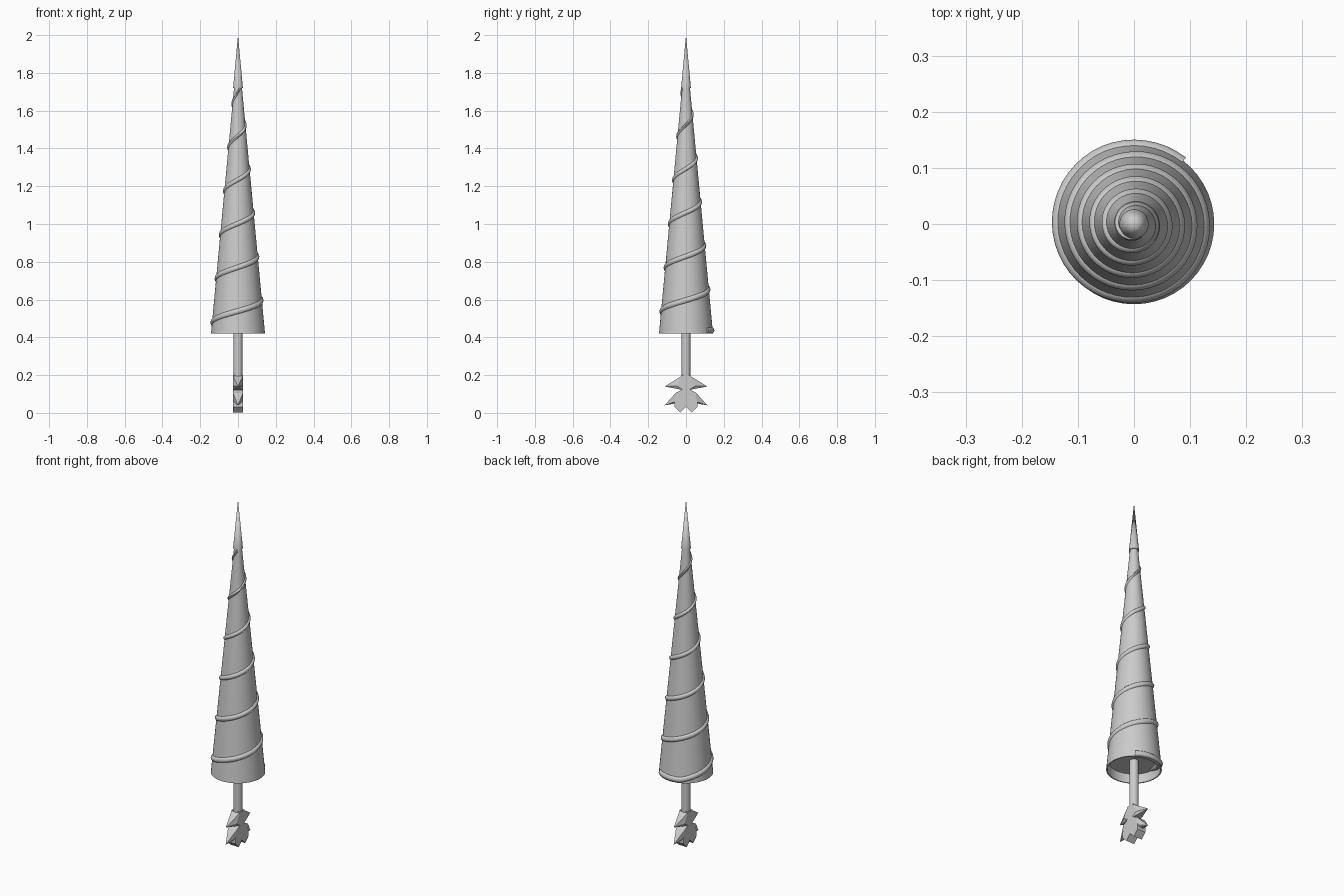
import bpy, bmesh, math
from math import cos, sin, pi, radians

if "Cube" in bpy.data.objects:
    bpy.data.objects.remove(bpy.data.objects["Cube"])


def finish(name, bm, smooth=True):
    bmesh.ops.recalc_face_normals(bm, faces=bm.faces)
    me = bpy.data.meshes.new(name)
    bm.to_mesh(me)
    bm.free()
    ob = bpy.data.objects.new(name, me)
    bpy.context.collection.objects.link(ob)
    if smooth:
        bpy.ops.object.select_all(action='DESELECT')
        ob.select_set(True)
        bpy.context.view_layer.objects.active = ob
        bpy.ops.object.shade_smooth_by_angle(angle=radians(35))
    return ob


def lathe(name, profile, seg=48):
    bm = bmesh.new()
    vs = [bm.verts.new((r, 0, z)) for r, z in profile]
    es = [bm.edges.new(p) for p in zip(vs, vs[1:])]
    bmesh.ops.spin(bm, geom=vs + es, cent=(0, 0, 0), axis=(0, 0, 1),
                   angle=2 * pi, steps=seg)
    bmesh.ops.remove_doubles(bm, verts=bm.verts, dist=1e-5)
    return finish(name, bm)


def hull(name, points):
    bm = bmesh.new()
    for p in points:
        bm.verts.new(p)
    bmesh.ops.convex_hull(bm, input=bm.verts)
    return finish(name, bm, False)


# Tapered body with recessed underside, pointed cap, grip
BASE_Z, TOP_Z, BASE_R, TOP_R = 0.42, 1.72, 0.143, 0.021
lathe("lance_body", [(0, 0.47), (0.132, 0.47), (0.137, BASE_Z),
                     (BASE_R, BASE_Z), (TOP_R, TOP_Z), (0, TOP_Z)])
lathe("lance_tip", [(0, TOP_Z), (0.026, TOP_Z), (0.0, 2.0)])
lathe("grip", [(0, 0.18), (0.024, 0.18), (0.024, 0.48), (0, 0.48)], 24)

# Spiral ridge winding up the body, sunk a little into the surface
bm = bmesh.new()
start, pitch, per_turn, sides = radians(52), 0.232, 48, 12
steps = int((TOP_Z - 0.395) / pitch * per_turn)
rings = []
for i in range(steps):
    a = start + 2 * pi * i / per_turn
    z = max(0.437, 0.48 + pitch * (a - pi) / (2 * pi))
    t = (z - BASE_Z) / (TOP_Z - BASE_Z)
    size = 0.018 - 0.005 * t
    r = BASE_R + (TOP_R - BASE_R) * t - size * 0.5
    ring = []
    for k in range(sides):
        b = 2 * pi * k / sides
        rr = max(r + size * cos(b), 0.001)
        ring.append(bm.verts.new((rr * cos(a), rr * sin(a), z + size * sin(b))))
    rings.append(ring)
for p, q in zip(rings, rings[1:]):
    for k in range(sides):
        n = (k + 1) % sides
        bm.faces.new((p[k], p[n], q[n], q[k]))
bm.faces.new(rings[0])
bm.faces.new(rings[-1])
finish("spiral_ridge", bm)

# Faceted pommel: paired pointed petals on both sides
W = 0.026
for side, s in (("left", -1), ("right", 1)):
    # upper petal points outwards
    hull("upper_petal_" + side,
         [(x, s * y, z) for x in (-W, W)
          for y, z in ((0, 0.2), (0.023, 0.195), (0.05, 0.143), (0.012, 0.12), (0, 0.12))]
         + [(0, s * 0.113, 0.14)])
    # middle petal points outwards and down
    hull("middle_petal_" + side,
         [(x, s * y, z) for x in (-W, W)
          for y, z in ((0, 0.128), (0.012, 0.128), (0.055, 0.105), (0.05, 0.062), (0, 0.06))]
         + [(0, s * 0.113, 0.04)])
    # blunt bottom petal
    hull("bottom_petal_" + side,
         [(x, s * y, z) for x in (-W, W)
          for y, z in ((0, 0.12), (0.05, 0.075), (0.06, 0.065), (0.06, 0.032),
                       (0.03, 0.002), (0, 0.032))])
# upper pommel core
hull("pommel_core", [(x, y, z) for x in (-W, W)
                     for y, z in ((-0.022, 0.2), (0.022, 0.2), (0.012, 0.1), (-0.012, 0.1))])
